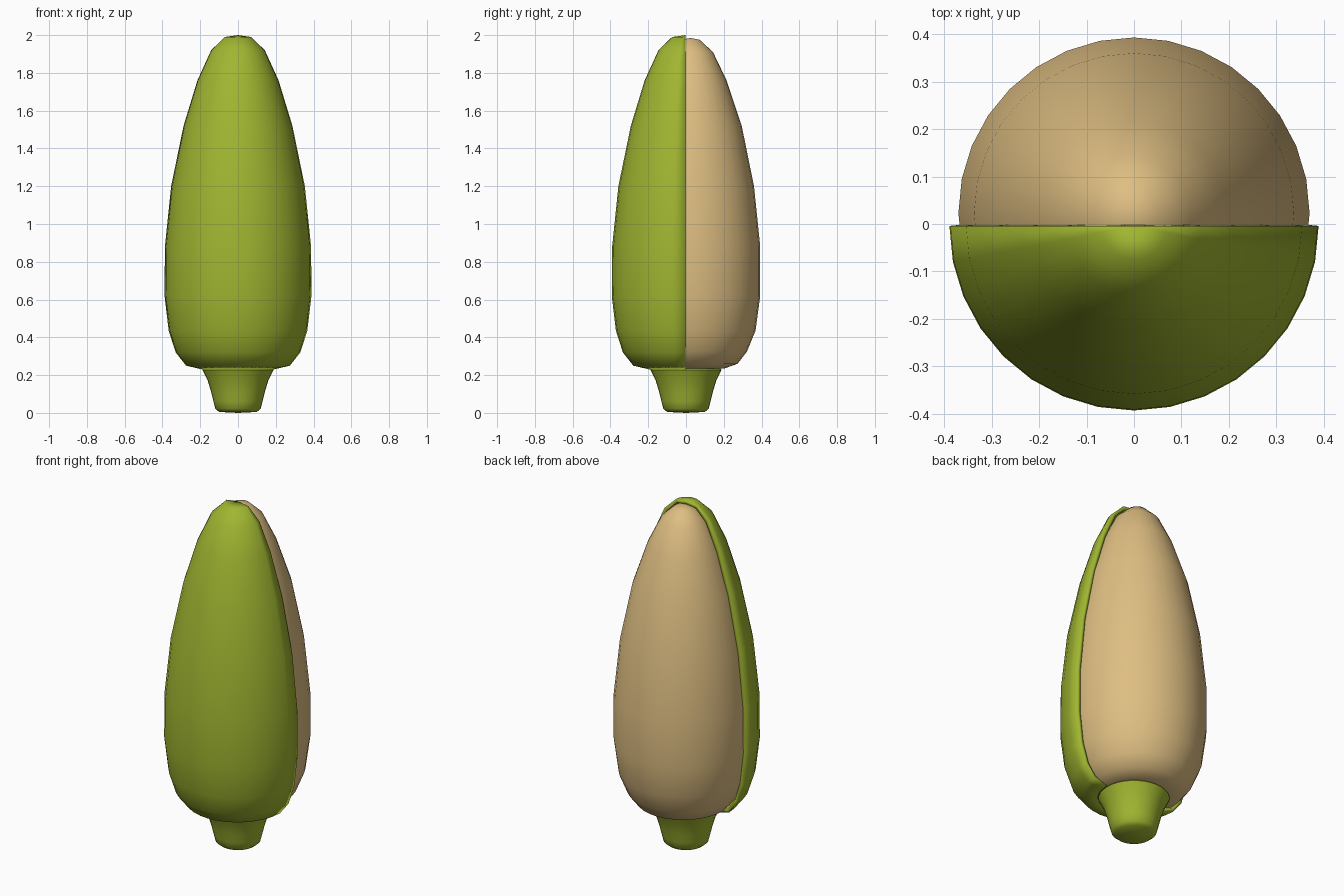
import bpy, bmesh, math

if "Cube" in bpy.data.objects:
    bpy.data.objects.remove(bpy.data.objects["Cube"])


def material(name, rgb):
    m = bpy.data.materials.new(name)
    m.diffuse_color = (*rgb, 1)
    m.use_nodes = True
    m.node_tree.nodes["Principled BSDF"].inputs["Base Color"].default_value = m.diffuse_color
    return m


GREEN = material("leaf green", (0.352, 0.465, 0.030))
TAN = material("pale tan", (0.73, 0.515, 0.223))


def lathe(name, profile, mat, y=0.0, half=False, sides=32):
    """Revolve (radius, z) points, listed bottom to top; half keeps only the front."""
    bm = bmesh.new()
    n = sides // 2 + 1 if half else sides
    rings = []
    for r, z in profile:
        if r == 0:
            rings.append([bm.verts.new((0, y, z))] * n)
        else:
            rings.append([bm.verts.new((r * math.cos(math.pi + math.tau * i / sides),
                                        y + r * math.sin(math.pi + math.tau * i / sides), z))
                          for i in range(n)])
    for a, b in zip(rings, rings[1:]):
        for i in range(n - 1 if half else n):
            j = (i + 1) % n
            corners = list(dict.fromkeys((a[i], a[j], b[j], b[i])))
            bm.faces.new(corners)
    me = bpy.data.meshes.new(name)
    bm.to_mesh(me)
    bm.free()
    me.materials.append(mat)
    ob = bpy.data.objects.new(name, me)
    bpy.context.collection.objects.link(ob)
    bpy.ops.object.select_all(action='DESELECT')
    ob.select_set(True)
    bpy.context.view_layer.objects.active = ob
    bpy.ops.object.shade_smooth_by_angle(angle=math.radians(50))
    return ob


# Tan cob, set slightly back so it shows behind the husk
lathe("cob", [(0, 0.235), (0.18, 0.235), (0.25, 0.26), (0.30, 0.325), (0.345, 0.435),
              (0.370, 0.62), (0.370, 0.88), (0.337, 1.20), (0.272, 1.52), (0.192, 1.76),
              (0.120, 1.91), (0.050, 1.975), (0, 1.985)], TAN, y=0.023)

# Green husk wrapping the front half, with a thin wall
husk = lathe("husk", [(0.19, 0.23), (0.275, 0.25), (0.33, 0.32), (0.367, 0.435),
                      (0.389, 0.62), (0.387, 0.88), (0.354, 1.20), (0.288, 1.52),
                      (0.215, 1.76), (0.142, 1.92), (0.070, 1.99), (0, 2.0)],
             GREEN, y=-0.004, half=True)
wall = husk.modifiers.new("wall", 'SOLIDIFY')
wall.thickness = 0.02
wall.offset = -1

# Flared stem under the cob
lathe("stem", [(0, 0.0), (0.10, 0.005), (0.120, 0.022), (0.130, 0.06), (0.142, 0.11),
               (0.160, 0.17), (0.188, 0.228), (0.17, 0.245), (0, 0.25)], GREEN)
